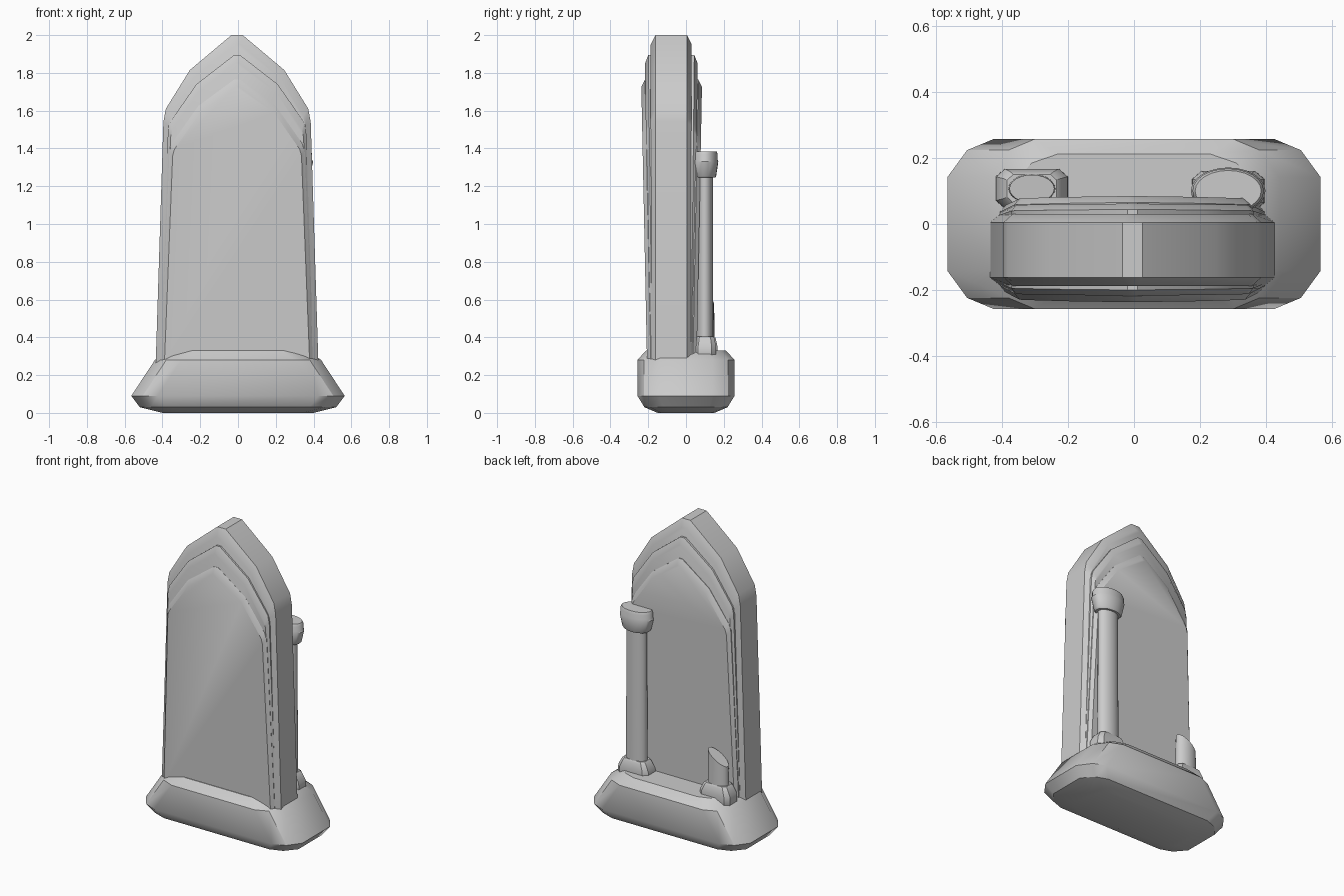
import bpy, bmesh, math

if "Cube" in bpy.data.objects:
    bpy.data.objects.remove(bpy.data.objects["Cube"])

def loft(name, rings, angle=32):
    """Skin a stack of equal-sized point rings and cap both ends."""
    bm = bmesh.new()
    vs = [[bm.verts.new(p) for p in r] for r in rings]
    n = len(rings[0])
    for a, b in zip(vs, vs[1:]):
        for i in range(n):
            j = (i + 1) % n
            bm.faces.new((a[i], a[j], b[j], b[i]))
    bm.faces.new(vs[0])
    bm.faces.new(vs[-1])
    bmesh.ops.recalc_face_normals(bm, faces=bm.faces)
    me = bpy.data.meshes.new(name)
    bm.to_mesh(me)
    bm.free()
    ob = bpy.data.objects.new(name, me)
    bpy.context.collection.objects.link(ob)
    bpy.ops.object.select_all(action='DESELECT')
    bpy.context.view_layer.objects.active = ob
    ob.select_set(True)
    bpy.ops.object.shade_smooth_by_angle(angle=math.radians(angle))
    return ob

def mirrored(quarter, cx, cy, z):
    """Full plan ring from one quarter of its corner points."""
    q = quarter
    pts = q + [(-x, y) for x, y in reversed(q)]
    pts += [(-x, -y) for x, y in q] + [(x, -y) for x, y in reversed(q)]
    return [(cx + x, cy + y, z) for x, y in pts]

def ellipse(cx, cy, rx, ry, z, tilt=0, n=24):
    return [(cx + rx * math.cos(t), cy + ry * math.sin(t), z + tilt * math.cos(t))
            for t in (2 * math.pi * i / n for i in range(n))]

# Chamfered plinth, sloping at the ends
rings = []
for hx, hy, z in [(.40, .15, 0), (.52, .22, .03), (.565, .257, .09),
                  (.44, .257, .28), (.37, .212, .33)]:
    rings.append(mirrored([(hx, hy * .55), (hx - .06, hy * .87), (hx - .14, hy)], 0, 0, z))
loft("plinth", rings)

# Pointed slab: three stacked layers, each lower one thicker
def slab_layer(name, outer, inner, y_low, y_high, depth):
    def ring(half, side, inset):
        pts = half + [(-x, z) for x, z in reversed(half)]
        out = []
        for x, z in pts:
            t = (z - .3) / 1.4
            y = y_low[side] + t * (y_high[side] - y_low[side])
            out.append((x - .005, y + inset, z))
        return out
    loft(name, [ring(inner, 0, 0), ring(outer, 0, depth),
                ring(outer, 1, -depth), ring(inner, 1, 0)])

slab_layer("slab_outer",
           [(.431, .25), (.39, 1.54), (.377, 1.61), (.25, 1.815), (.03, 2.0)],
           [(.40, .25), (.362, 1.52), (.35, 1.57), (.228, 1.775), (.015, 1.95)],
           (-.187, .03), (-.187, .03), .025)
slab_layer("slab_middle",
           [(.405, .25), (.366, 1.49), (.355, 1.54), (.215, 1.74), (.015, 1.895)],
           [(.393, .25), (.352, 1.46), (.342, 1.50), (.205, 1.70), (.01, 1.85)],
           (-.197, .045), (-.215, .06), .018)
slab_layer("slab_inner",
           [(.402, .25), (.358, 1.39), (.345, 1.43), (.205, 1.625), (.015, 1.765)],
           [(.385, .25), (.341, 1.36), (.332, 1.395), (.195, 1.59), (.01, 1.725)],
           (-.207, .057), (-.236, .084), .02)

# Columns on the back: foot block and shaft
def column(side, cx, cy, top, tilt):
    foot = []
    for hx, hy, z in [(.10, .055, .28), (.11, .06, .30), (.108, .06, .35),
                      (.085, .05, .395), (.075, .043, .405)]:
        foot.append(mirrored([(hx, hy * .6), (hx * .75, hy)], cx, cy, z))
    loft(side + "_column_foot", foot)
    loft(side + "_column_shaft", [ellipse(cx, cy, .072, .045, .35),
                                  ellipse(cx, cy, .068, .042, top, tilt)])

column("whole", .285, .10, 1.28, 0)
column("broken", -.309, .107, .57, .045)

# Capital on the whole column
loft("capital", [ellipse(.285, .10, rx, ry, z) for rx, ry, z in
                 [(.085, .055, 1.245), (.095, .06, 1.255), (.113, .071, 1.33),
                  (.108, .068, 1.34), (.108, .068, 1.37), (.10, .062, 1.385)]])
